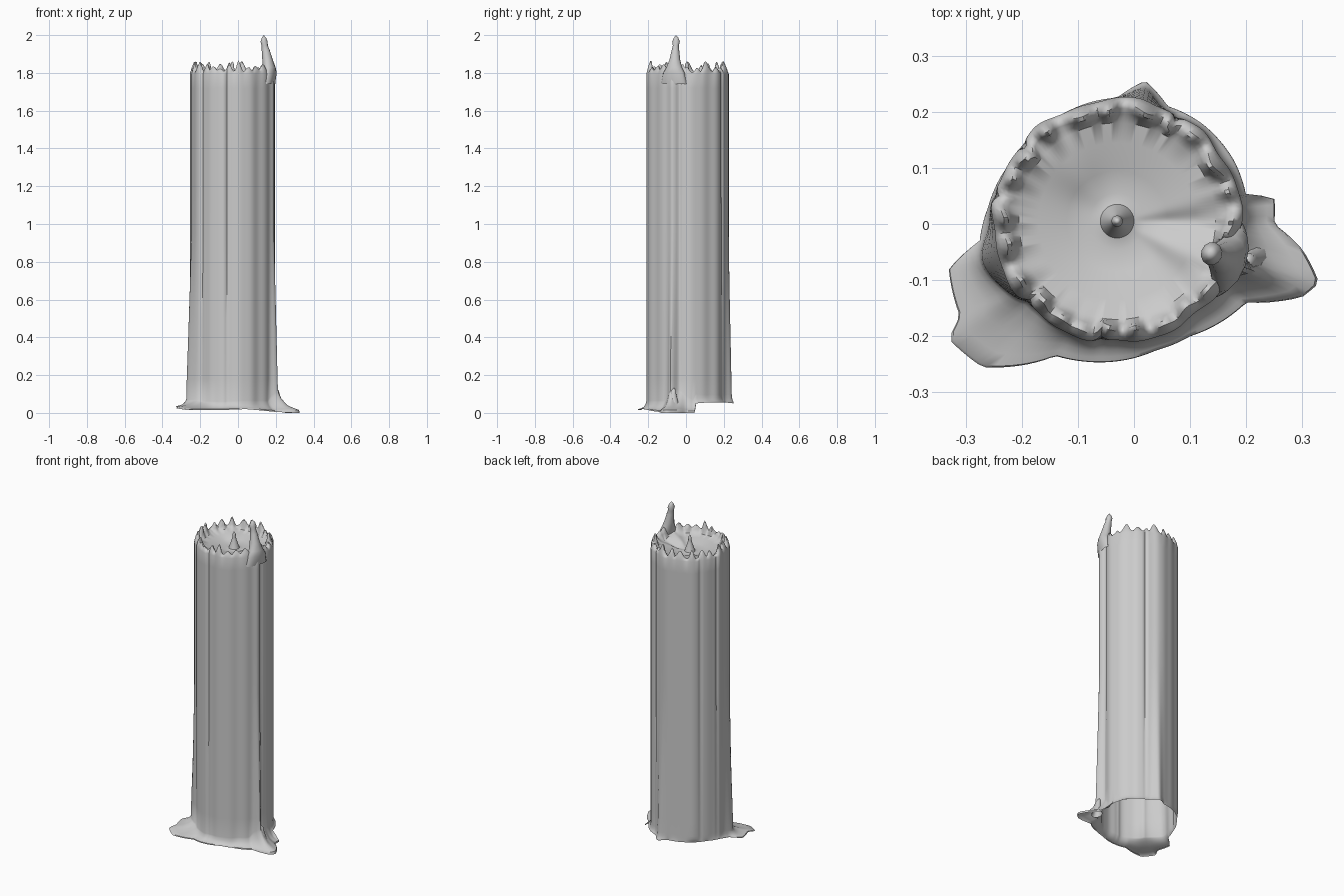
import bpy, bmesh, random
from math import sin, cos, pi, exp, atan2, hypot, radians, degrees

if "Cube" in bpy.data.objects:
    bpy.data.objects.remove(bpy.data.objects["Cube"])

random.seed(4)
N = 180
CX, CY = -0.03, 0.005

# Root outline at the ground: x, y, underside height, flare height
OUTLINE = [
    (.02, .255, .05, .05), (.06, .21, .055, .04), (.12, .18, .055, .04), (.18, .11, .055, .04),
    (.20, .05, .05, .05), (.25, .05, .0, .07), (.25, .0, .0, .09), (.30, -.045, .0, .12),
    (.33, -.105, .0, .13), (.30, -.13, .0, .11), (.2, -.14, .005, .06), (.1, -.2, .015, .05),
    (.04, -.225, .02, .045), (-.09, -.245, .015, .045), (-.14, -.235, .015, .045),
    (-.27, -.255, .015, .045), (-.33, -.205, .025, .045), (-.31, -.165, .03, .04),
    (-.33, -.08, .03, .04), (-.275, -.03, .04, .04), (-.26, .03, .05, .04),
    (-.22, .11, .055, .04), (-.12, .2, .055, .04), (-.03, .225, .055, .04)]
POLAR = sorted((degrees(atan2(y - CY, x - CX)) % 360, hypot(x - CX, y - CY), z, h)
               for x, y, z, h in OUTLINE)


def lerp_table(table, a):
    t = [(table[-1][0] - 360,) + tuple(table[-1][1:])] + list(table)
    t.append((table[0][0] + 360,) + tuple(table[0][1:]))
    for p, q in zip(t, t[1:]):
        if p[0] <= a <= q[0]:
            f = (a - p[0]) / max(q[0] - p[0], 1e-6)
            return [u + (v - u) * f for u, v in zip(p[1:], q[1:])]


def bump(a, centre, width):
    d = (a - centre + 180) % 360 - 180
    return exp(-(d / width) ** 2)


def trunk_radius(a, z):
    t = radians(a)
    r = hypot(.222 * cos(t), .216 * sin(t))
    low = max(0, 1 - z / .95)                       # roots swell near the ground
    r += bump(a, 340, 5) * (.012 + .025 * low)
    r += bump(a, 197, 14) * .036 * low
    r += bump(a, 78, 7) * (.008 + .022 * low)
    r += .003 * sin(radians(a * 9)) + .0015 * sin(radians(a * 17 + 40))
    for c in (60, 141, 168, 222, 262, 349):         # bark creases
        r -= .009 * bump(a, c, 2) * min(1, .3 + z / 1.5)
    return r


def finish(name, bm):
    bmesh.ops.recalc_face_normals(bm, faces=bm.faces)
    me = bpy.data.meshes.new(name)
    bm.to_mesh(me)
    bm.free()
    ob = bpy.data.objects.new(name, me)
    bpy.context.collection.objects.link(ob)
    bpy.ops.object.select_all(action='DESELECT')
    ob.select_set(True)
    bpy.context.view_layer.objects.active = ob
    bpy.ops.object.shade_smooth_by_angle(angle=radians(50))


def loft(name, rings, start_tip=None, end_tip=None):
    bm = bmesh.new()
    vs = [[bm.verts.new(p) for p in ring] for ring in rings]
    for a, b in zip(vs, vs[1:]):
        for i in range(len(a)):
            j = (i + 1) % len(a)
            bm.faces.new((a[i], a[j], b[j], b[i]))
    for ring, tip in ((vs[0], start_tip), (vs[-1], end_tip)):
        if tip:
            v = bm.verts.new(tip)
            for i in range(len(ring)):
                bm.faces.new((ring[i], ring[(i + 1) % len(ring)], v))
    finish(name, bm)


def at(a, r, z):
    return (CX + r * cos(radians(a)), CY + r * sin(radians(a)), z)


# Broken rim teeth: angle, height, half width
teeth, ang = [], 0
while ang < 355:
    teeth.append((ang, random.uniform(.018, .062), random.uniform(3.5, 7)))
    ang += random.uniform(11, 21)


def rim(a):
    return max(h * bump(a, c, w) for c, h, w in teeth)


angles = [i * 360 / N for i in range(N)]
rings = []

# Root flare, from the open underside upward
for f, hf in ((1, 0), (.97, .12), (.75, .2), (.45, .32), (.18, .6), (.05, .85), (0, 1)):
    ring = []
    for a in angles:
        rb, zb, h = lerp_table(POLAR, a)
        rt = trunk_radius(a, .1)
        ring.append(at(a, rt + (rb - rt) * f, zb + h * hf))
    rings.append(ring)

# Trunk wall
for z in (.18, .3, .5, .7, .95, 1.2, 1.5, 1.72):
    rings.append([at(a, trunk_radius(a, z), z) for a in angles])
rings.append([at(a, trunk_radius(a, 1.8), 1.795) for a in angles])

# Jagged lip leaning inward, then the hollow with its central splinter
for dr, k, z0 in ((.004, .55, 1.80), (.012, 1, 1.803), (.02, .95, 1.802), (.03, .4, 1.797)):
    rings.append([at(a, trunk_radius(a, 1.8) - dr - .15 * rim(a) * k, z0 + rim(a) * k)
                  for a in angles])
for r, z in ((.175, 1.788), (.14, 1.78), (.09, 1.768), (.05, 1.757), (.03, 1.762),
             (.022, 1.785), (.014, 1.81), (.009, 1.83), (.010, 1.84), (.006, 1.852)):
    w = .012 if r > .08 else 0
    rings.append([at(a, r, z + w * (bump(a, 130, 20) + bump(a, 335, 12) - bump(a, 0, 9)))
                  for a in angles])
loft("tree_trunk", rings, end_tip=(CX, CY, 1.862))


# Thin shard: sections of height, distance from axis, half width, half depth
def shard(name, a, sections, tip):
    t = radians(a)
    out = []
    for z, r, w, d in sections:
        ring = []
        for i in range(12):
            u = 2 * pi * i / 12
            p, q = r + d * cos(u), w * sin(u)
            ring.append((CX + p * cos(t) - q * sin(t), CY + p * sin(t) + q * cos(t), z))
        out.append(ring)
    loft(name, out, end_tip=(CX + tip[0] * cos(t), CY + tip[0] * sin(t), tip[1]))


shard("tall_splinter", -19, [(1.74, .212, .07, .018), (1.80, .212, .06, .03),
      (1.83, .207, .043, .032), (1.87, .197, .029, .028), (1.92, .187, .02, .022),
      (1.945, .181, .016, .017), (1.965, .178, .021, .019), (1.985, .177, .013, .012)],
      (.176, 2.0))
shard("root_knob", -17, [(.03, .255, .04, .03), (.07, .25, .024, .02),
      (.10, .247, .016, .014), (.12, .244, .014, .012)], (.24, .135))
